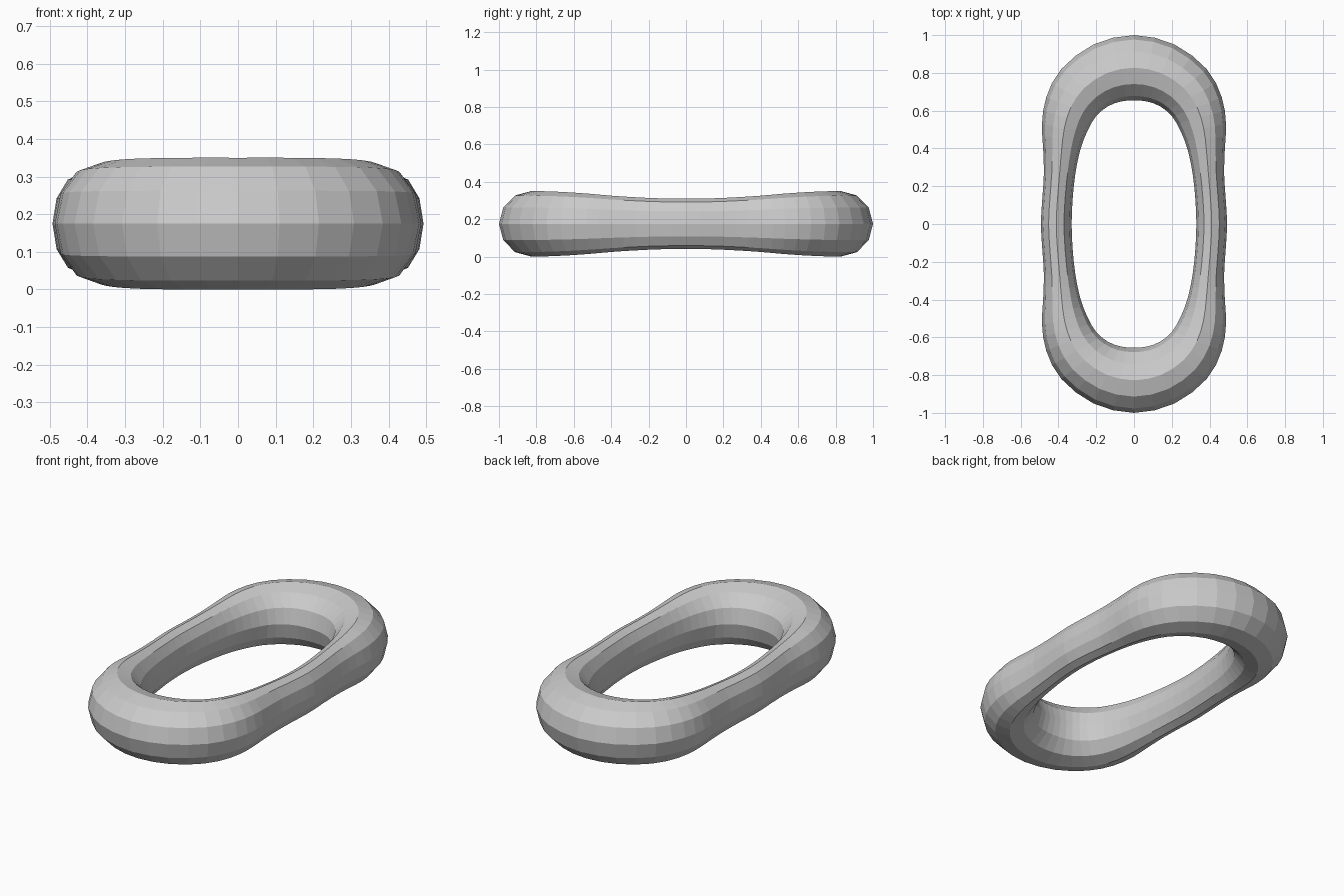
import bpy, bmesh, math
from mathutils import Vector

if "Cube" in bpy.data.objects:
    bpy.data.objects.remove(bpy.data.objects["Cube"])

SIDES = 12      # cross-section sides
STEPS = 2       # subdivisions between stations

# Quarter stations: outer x, outer y, inner x, inner y, half height
quarter = [
    (.493, .00, .330, .00, .135),
    (.485, .14, .325, .13, .136),
    (.477, .27, .310, .27, .142),
    (.481, .40, .285, .39, .150),
    (.487, .53, .250, .485, .160),
    (.465, .67, .203, .568, .168),
    (.385, .82, .140, .622, .173),
    (.215, .95, .072, .648, .175),
    (.000, 1.0, .000, .655, .175),
]


def flip(s, sx, sy):
    return (s[0] * sx, s[1] * sy, s[2] * sx, s[3] * sy, s[4])


# Mirror the quarter into a full closed loop
loop = quarter[:-1]
loop = loop + [flip(s, -1, 1) for s in quarter[:0:-1]]
loop = loop + [flip(s, -1, -1) for s in quarter[:-1]]
loop = loop + [flip(s, 1, -1) for s in quarter[:0:-1]]


def smooth(a, b, c, d, t):
    return 0.5 * (2 * b + (c - a) * t + (2 * a - 5 * b + 4 * c - d) * t * t
                  + (3 * b - a - 3 * c + d) * t ** 3)


# Sweep an elliptical section around the loop
bm = bmesh.new()
rings = []
n = len(loop)
for i in range(n):
    pts = [loop[(i + k) % n] for k in (-1, 0, 1, 2)]
    for j in range(STEPS):
        ox, oy, ix, iy, h = [smooth(*v, j / STEPS) for v in zip(*pts)]
        centre = Vector(((ox + ix) / 2, (oy + iy) / 2, 0.175))
        across = Vector(((ox - ix) / 2, (oy - iy) / 2, 0))
        ring = []
        for k in range(SIDES):
            a = 2 * math.pi * k / SIDES
            ring.append(bm.verts.new(
                centre + across * math.cos(a) + Vector((0, 0, h * math.sin(a)))))
        rings.append(ring)

for r, ring in enumerate(rings):
    nxt = rings[(r + 1) % len(rings)]
    for k in range(SIDES):
        m = (k + 1) % SIDES
        bm.faces.new((ring[k], nxt[k], nxt[m], ring[m]))
bmesh.ops.recalc_face_normals(bm, faces=bm.faces)

mesh = bpy.data.meshes.new("chain_link")
bm.to_mesh(mesh)
bm.free()
link = bpy.data.objects.new("chain_link", mesh)
bpy.context.collection.objects.link(link)
